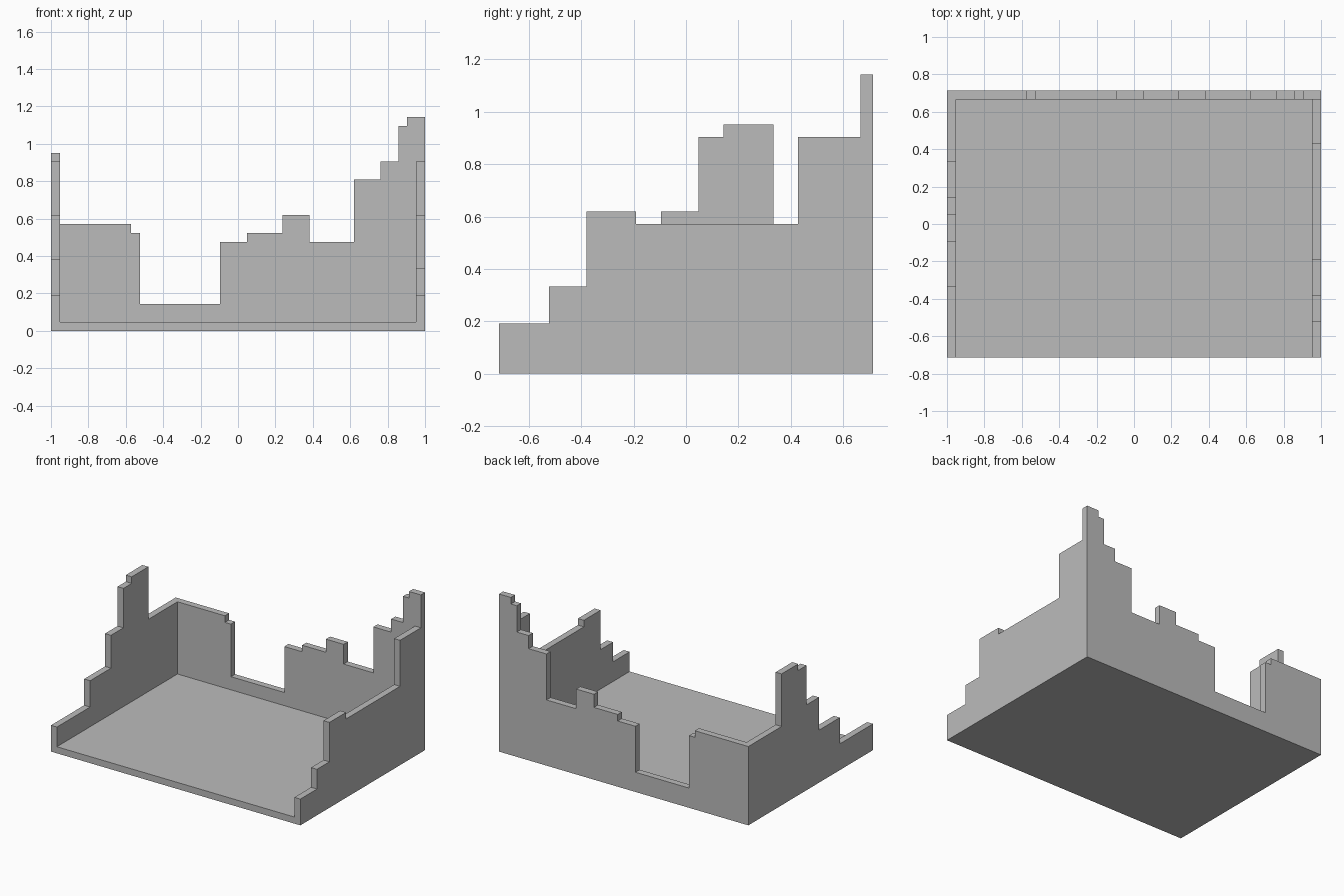
import bpy
import bmesh
from mathutils import Vector

cube = bpy.data.objects.get("Cube")
if cube:
    bpy.data.objects.remove(cube, do_unlink=True)

# One block of the modular grid: the model is 42 blocks wide, 30 deep
U = 2 / 42

stone = bpy.data.materials.new("grey_stone")
stone.use_nodes = True
grey = (0.5, 0.5, 0.5, 1)
stone.diffuse_color = grey
stone.node_tree.nodes["Principled BSDF"].inputs["Base Color"].default_value = grey


def stepped_slab(name, start, steps, along, offset, across):
    """Extrude a stepped outline; steps are (end, height) pairs in blocks."""
    outline = [(start, 0)]
    pos = start
    for end, height in steps:
        outline += [(pos, height), (end, height)]
        pos = end
    outline.append((pos, 0))

    along, across = Vector(along), Vector(across)
    up = Vector((0, 0, 1))
    bm = bmesh.new()
    verts = [bm.verts.new((along * p + up * h + Vector(offset)) * U) for p, h in outline]
    face = bm.faces.new(verts)
    ext = bmesh.ops.extrude_face_region(bm, geom=[face])
    moved = [g for g in ext["geom"] if isinstance(g, bmesh.types.BMVert)]
    bmesh.ops.translate(bm, verts=moved, vec=across * U)
    bmesh.ops.recalc_face_normals(bm, faces=bm.faces)
    mesh = bpy.data.meshes.new(name)
    bm.to_mesh(mesh)
    bm.free()
    mesh.materials.append(stone)
    obj = bpy.data.objects.new(name, mesh)
    bpy.context.collection.objects.link(obj)
    return obj


X, Y = (1, 0, 0), (0, 1, 0)

# Floor slab between the walls
stepped_slab("floor", -20, [(20, 1)], X, (0, -15, 0), (0, 29, 0))

# Broken back wall, including both rear corners
stepped_slab("back_wall", -21,
             [(-12, 12), (-11, 11), (-2, 3), (1, 10), (5, 11), (8, 13),
              (13, 10), (16, 17), (18, 19), (19, 23), (21, 24)],
             X, (0, 14, 0), Y)

# Broken side walls, from the front edge to the back wall
stepped_slab("left_wall", -15,
             [(-11, 4), (-8, 7), (-4, 13), (9, 12), (14, 19)],
             Y, (20, 0, 0), X)
stepped_slab("right_wall", -15,
             [(-7, 4), (-2, 8), (1, 13), (3, 19), (7, 20), (14, 12)],
             Y, (-21, 0, 0), X)
